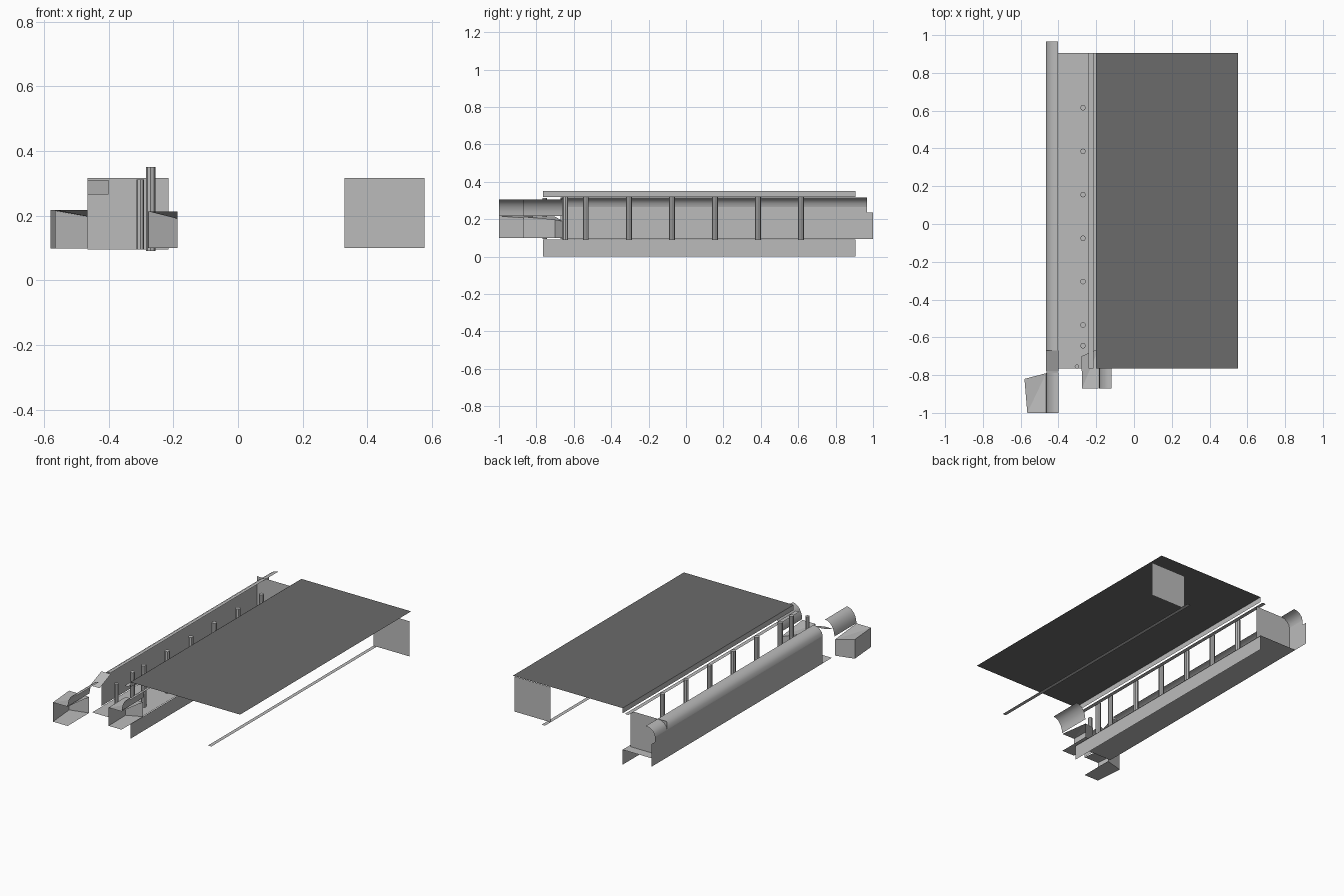
import bpy
import bmesh
import math

old = bpy.data.objects.get("Cube")
if old:
    bpy.data.objects.remove(old, do_unlink=True)


def material(name, value):
    m = bpy.data.materials.new(name)
    m.use_nodes = True
    colour = (value, value, value, 1)
    m.diffuse_color = colour
    m.node_tree.nodes["Principled BSDF"].inputs["Base Color"].default_value = colour
    return m


LIGHT = material("light grey", 0.5)
DARK = material("dark grey", 0.145)


def finish(name, bm, mat=LIGHT):
    mesh = bpy.data.meshes.new(name)
    bm.to_mesh(mesh)
    bm.free()
    mesh.materials.append(mat)
    ob = bpy.data.objects.new(name, mesh)
    bpy.context.collection.objects.link(ob)
    return ob


def sheet(name, *quads, mat=LIGHT):
    """Thin sheet made from a few polygons."""
    bm = bmesh.new()
    for quad in quads:
        bm.faces.new([bm.verts.new(p) for p in quad])
    bmesh.ops.remove_doubles(bm, verts=bm.verts, dist=0.0005)
    return finish(name, bm, mat)


def level(name, x0, x1, y0, y1, z, mat=LIGHT):
    return sheet(name, [(x0, y0, z), (x1, y0, z), (x1, y1, z), (x0, y1, z)], mat=mat)


def across(name, x0, x1, y, z0, z1):
    return sheet(name, [(x0, y, z0), (x1, y, z0), (x1, y, z1), (x0, y, z1)])


def along(name, x, y0, y1, z0, z1):
    return sheet(name, [(x, y1, z0), (x, y0, z0), (x, y0, z1), (x, y1, z1)])


def extrude_y(name, profile, y0, y1):
    """Open x-z profile swept along y, shaded smooth."""
    bm = bmesh.new()
    rows = [[bm.verts.new((x, y, z)) for x, z in profile] for y in (y0, y1)]
    for i in range(len(profile) - 1):
        bm.faces.new((rows[0][i], rows[0][i + 1], rows[1][i + 1], rows[1][i]))
    for f in bm.faces:
        f.smooth = True
    return finish(name, bm)


def quarter(x0, x1, z0, z1, steps=6):
    """Quarter ellipse rising from (x0, z0) to (x1, z1)."""
    angles = [math.pi / 2 * i / steps for i in range(steps + 1)]
    return [(x1 - (x1 - x0) * math.cos(a), z0 + (z1 - z0) * math.sin(a)) for a in angles]


def column(name, x, y, z0, z1, r):
    bm = bmesh.new()
    bmesh.ops.create_cone(bm, cap_ends=True, segments=8, radius1=r, radius2=r, depth=z1 - z0)
    bmesh.ops.translate(bm, verts=bm.verts, vec=(x, y, (z0 + z1) / 2))
    return finish(name, bm)


def scoop(name, fl, fr, bl, br, z0, z1, low):
    """Box open at the front and on +x, with a top that dips at one corner."""
    b = [(*p, z0) for p in (fl, fr, br, bl)]
    t = [(*fl, z1), (*fr, z1), (*br, low), (*bl, z1)]
    return sheet(name,
                 [b[0], b[3], b[2], b[1]],
                 [t[0], t[1], t[2]], [t[0], t[2], t[3]],
                 [b[2], b[3], t[3], t[2]],
                 [b[3], b[0], t[0], t[3]])


# Roof and floor
FRONT, BACK = -0.765, 0.905
level("roof", -0.2, 0.55, FRONT, BACK, 0.35, DARK)
level("floor", -0.462, -0.2, FRONT, BACK, 0.093)
along("lower_fascia", -0.2, FRONT, BACK, 0, 0.09)
along("upper_fascia", -0.2, FRONT, BACK, 0.318, 0.35)
level("upper_rail", -0.24, -0.215, FRONT, BACK, 0.318)
level("side_rail", 0.33, 0.353, FRONT, BACK, 0.1)

# End panels
across("end_panel", -0.465, -0.215, 0.85, 0.095, 0.317)
across("side_end_panel", 0.33, 0.577, 0.85, 0.1, 0.317)

# Outer wall with a rounded top
along("outer_wall", -0.465, -0.67, 0.967, 0.095, 0.265)
along("outer_wall_end", -0.465, 0.967, 1.0, 0.095, 0.235)
extrude_y("wall_cap", quarter(-0.465, -0.402, 0.265, 0.317, 4), -0.67, 0.967)
sheet("wall_cap_ramp", [(-0.465, -0.78, 0.265), (-0.4, -0.78, 0.265),
                        (-0.4, -0.67, 0.31), (-0.465, -0.67, 0.31)])

# Row of columns
for i, y in enumerate((-0.645, -0.535, -0.305, -0.075, 0.155, 0.385, 0.615)):
    column(f"column_{i + 1}", -0.27, y, 0.09, 0.35, 0.015)
column("short_column", -0.302, -0.755, 0.095, 0.312, 0.012)

# Front hoods and scoops
extrude_y("outer_hood", quarter(-0.465, -0.4, 0.218, 0.305), -1.0, -0.785)
extrude_y("inner_hood", quarter(-0.185, -0.12, 0.218, 0.305), -0.87, -0.66)
scoop("outer_scoop", (-0.565, -1.0), (-0.465, -1.0), (-0.58, -0.82), (-0.465, -0.79),
      0.098, 0.217, 0.197)
scoop("inner_scoop", (-0.275, -0.87), (-0.187, -0.87), (-0.278, -0.7), (-0.187, -0.66),
      0.1, 0.213, 0.19)
